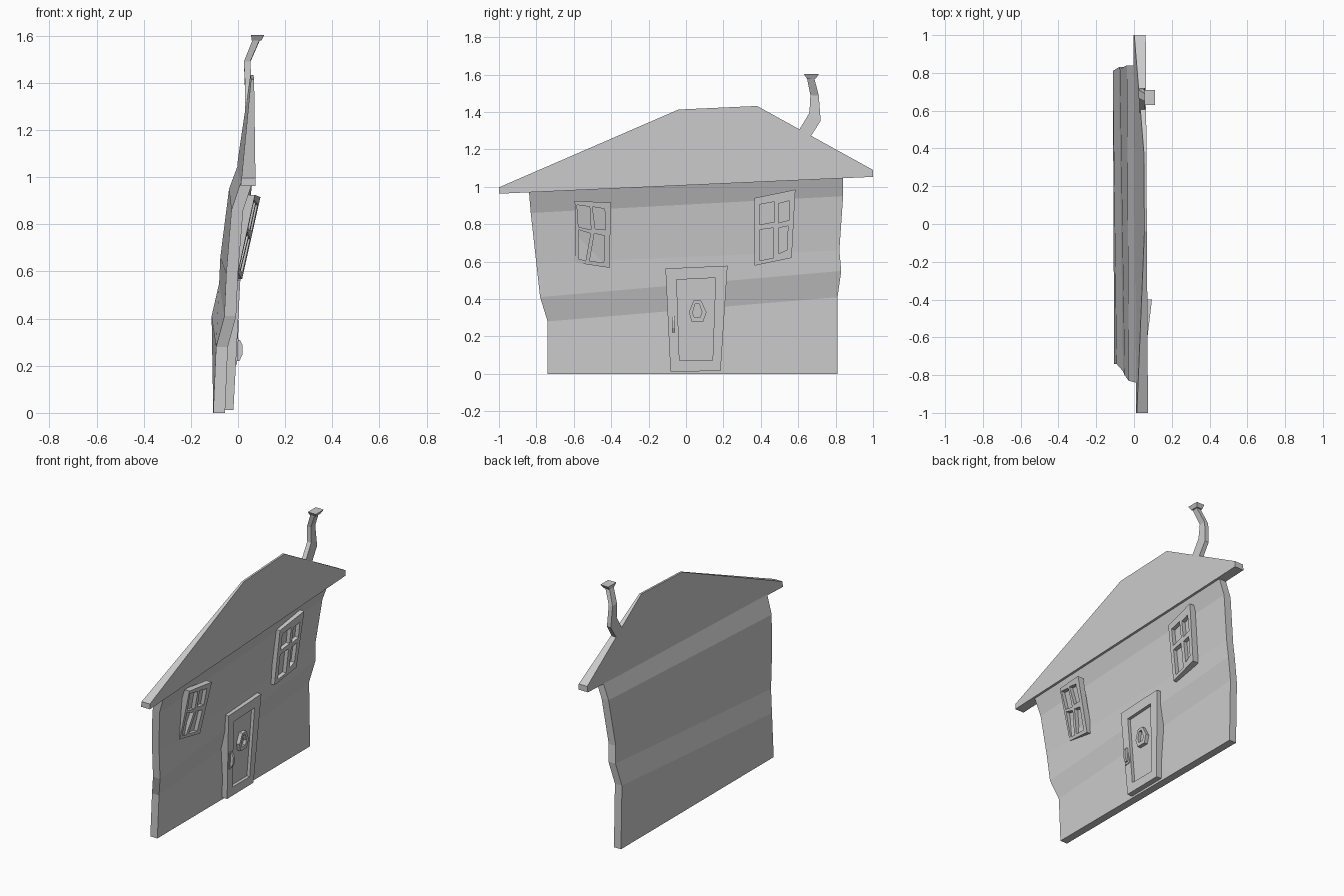
import bpy, bmesh

if "Cube" in bpy.data.objects:
    bpy.data.objects.remove(bpy.data.objects["Cube"])


def loft(name, sections):
    """Closed solid through rings of equal point count."""
    bm = bmesh.new()
    rings = [[bm.verts.new(p) for p in s] for s in sections]
    n = len(rings[0])
    for a, b in zip(rings, rings[1:]):
        for i in range(n):
            j = (i + 1) % n
            bm.faces.new((a[i], a[j], b[j], b[i]))
    bm.faces.new(rings[0])
    bm.faces.new(rings[-1])
    bmesh.ops.recalc_face_normals(bm, faces=bm.faces)
    me = bpy.data.meshes.new(name)
    bm.to_mesh(me)
    bm.free()
    ob = bpy.data.objects.new(name, me)
    bpy.context.collection.objects.link(ob)
    return ob


def prism(name, outline, back, front):
    """Slab with a y-z outline; back and front give x at (y, z)."""
    return loft(name, [[(f(y, z), y, z) for y, z in outline] for f in (back, front)])


def offset(f, d):
    return lambda y, z: f(y, z) + d


def recess(ob, outline, front, depth):
    """Cut a pocket of the given depth into a slab."""
    cutter = prism(ob.name + "_cutter", outline, offset(front, -depth), offset(front, 0.05))
    cutter.hide_render = True
    cutter.hide_viewport = True
    mod = ob.modifiers.new("recess", 'BOOLEAN')
    mod.operation = 'DIFFERENCE'
    mod.solver = 'EXACT'
    mod.object = cutter


# Wall: kinked sheet, each row is (y, z, back x) at the left and right ends
T = 0.05
rows = [((-.74, 0, -.105), (.81, 0, -.105)),
        ((-.74, .28, -.093), (.81, .41, -.112)),
        ((-.78, .41, -.058), (.83, .55, -.08)),
        ((-.80, .59, -.05), (.82, .66, -.075)),
        ((-.83, .86, -.028), (.84, .95, -.038)),
        ((-.84, .98, .012), (.84, 1.06, .003))]
loft("wall", [[(l[2], l[0], l[1]), (r[2], r[0], r[1]),
               (r[2] + T, r[0], r[1]), (l[2] + T, l[0], l[1])] for l, r in rows])

# Roof: slab that thins towards the ridge
prism("roof",
      [(-1, .963), (1, 1.053), (1, 1.09), (.38, 1.432), (-.04, 1.413), (-1, .997)],
      lambda y, z: .004 - .007 * y + .125 * (z - 1.008 - .045 * y),
      lambda y, z: .068 - .006 * y)

# Chimney: bent pipe, rows are (y, z) left, (y, z) right, x range
pipe = [(.59, 1.28, .655, 1.25, .03, .06), (.66, 1.395, .72, 1.353, .03, .058),
        (.665, 1.49, .71, 1.487, .025, .052), (.645, 1.59, .685, 1.585, .065, .095)]
cap = [(.645, 1.58, .695, 1.58, .058, .1), (.63, 1.603, .71, 1.603, .055, .112)]
for name, secs in (("chimney", pipe), ("chimney_cap", cap)):
    loft(name, [[(x0, a, za), (x1, a, za), (x1, b, zb), (x0, b, zb)]
                for a, za, b, zb, x0, x1 in secs])

# Windows: leaning frames with four crooked panes each
left_face = lambda y, z: .095 + .22 * (z - .915) + .13 * (y + .4)
right_face = lambda y, z: .012 + .11 * (z - .6) + .06 * (y - .47)
windows = {
    "left_window": (left_face,
        [(-.595, .925), (-.4, .915), (-.41, .567), (-.59, .594)],
        [[(-.583, .903), (-.515, .893), (-.508, .77), (-.575, .785)],
         [(-.5, .893), (-.435, .882), (-.43, .77), (-.485, .775)],
         [(-.575, .77), (-.51, .75), (-.537, .604), (-.575, .615)],
         [(-.49, .75), (-.435, .738), (-.44, .594), (-.515, .604)]]),
    "right_window": (right_face,
        [(.365, .94), (.585, .985), (.565, .62), (.365, .578)],
        [[(.393, .905), (.473, .92), (.473, .813), (.393, .797)],
         [(.495, .91), (.553, .925), (.553, .823), (.495, .807)],
         [(.393, .77), (.468, .78), (.468, .62), (.393, .605)],
         [(.495, .78), (.545, .79), (.54, .663), (.495, .642)]])}
for name, (face, outer, panes) in windows.items():
    frame = prism(name, outer, offset(face, -.04), face)
    for p in panes:
        recess(frame, p, face, .025)

# Door: frame slab with a sunken panel
door_face = lambda y, z: -.02 + .053 * z
door = prism("door", [(-.11, .563), (.222, .578), (.185, .015), (-.083, .012)],
             offset(door_face, -.06), door_face)
recess(door, [(-.05, .503), (.158, .513), (.142, .07), (-.035, .07)], door_face, .02)

# Knocker: six-sided ring on the panel
knocker_face = offset(door_face, .003)
knocker = prism("knocker", [(.015, .33), (.04, .392), (.08, .392), (.11, .33), (.092, .28), (.03, .28)],
                offset(door_face, -.03), knocker_face)
recess(knocker, [(.036, .33), (.05, .375), (.07, .375), (.085, .33), (.076, .303), (.042, .303)],
       knocker_face, .02)

# Handle: plate with a bowed grip
prism("handle_plate", [(-.087, .315), (-.065, .315), (-.045, .21), (-.085, .205)],
      offset(door_face, -.02), offset(door_face, .005))
grip = [(-.01, .31), (.008, .31), (.02, .285), (.018, .245), (.006, .22), (-.01, .22)]
loft("handle_grip", [[(x, y, z) for x, z in grip] for y in (-.076, -.06)])
